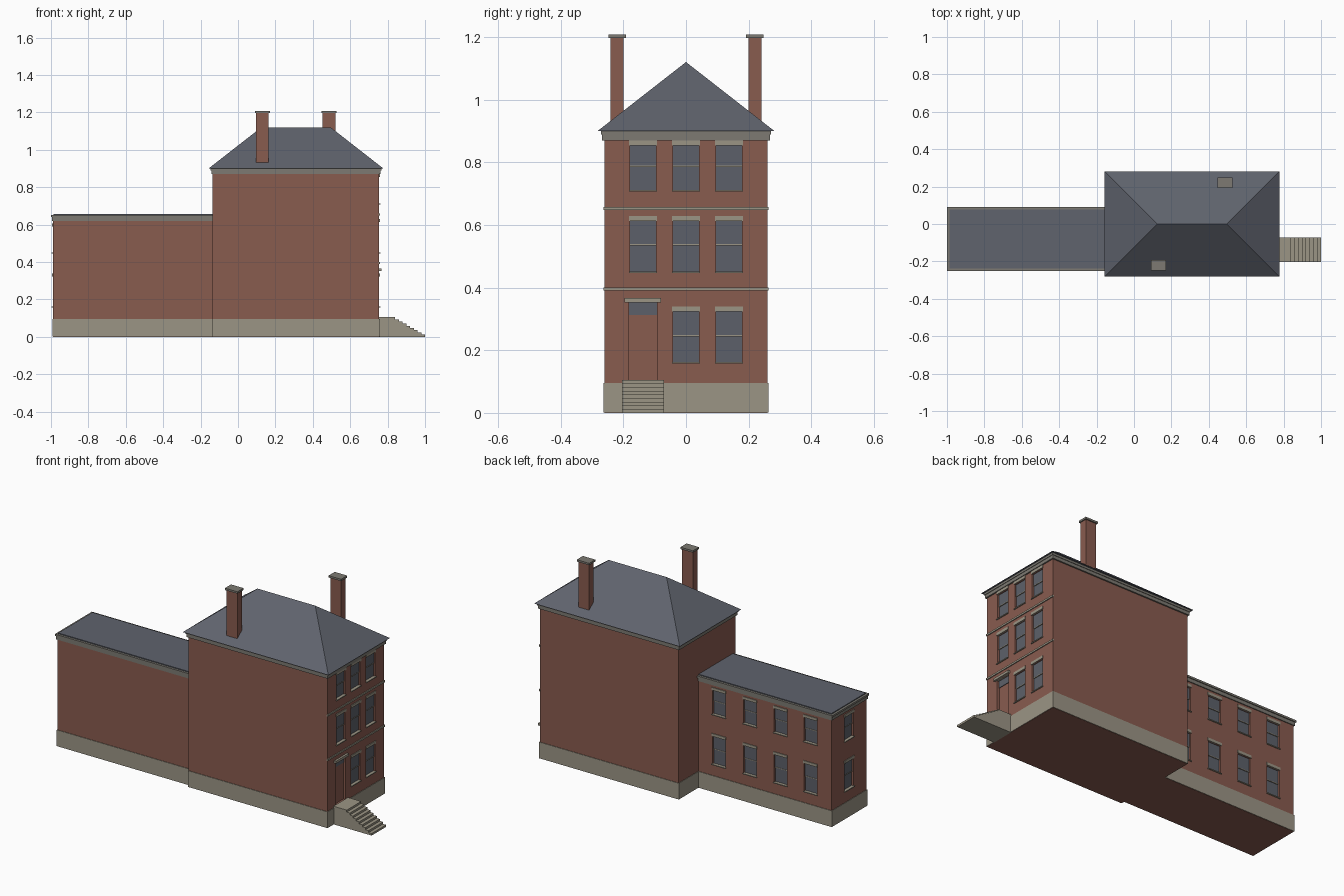
import bpy
import bmesh
from mathutils import Matrix, Vector

cube = bpy.data.objects.get("Cube")
if cube:
    bpy.data.objects.remove(cube, do_unlink=True)


def material(name, color):
    mat = bpy.data.materials.new(name)
    mat.use_nodes = True
    rgba = (*color, 1)
    mat.diffuse_color = rgba
    mat.node_tree.nodes["Principled BSDF"].inputs["Base Color"].default_value = rgba
    return mat


BRICK = material("red brick", (0.25, 0.106, 0.078))
STONE = material("pale stone", (0.33, 0.30, 0.235))
SLATE = material("slate", (0.115, 0.125, 0.153))
GLASS = material("window glass", (0.108, 0.118, 0.143))
TRIM = material("grey trim", (0.205, 0.195, 0.17))


def finish(name, bm, mat):
    bmesh.ops.recalc_face_normals(bm, faces=bm.faces)
    mesh = bpy.data.meshes.new(name)
    bm.to_mesh(mesh)
    bm.free()
    mesh.materials.append(mat)
    obj = bpy.data.objects.new(name, mesh)
    bpy.context.collection.objects.link(obj)
    return obj


def add_box(bm, x, y, z, frame=Matrix()):
    """Box between (low, high) pairs, placed by a frame."""
    lo, hi = Vector((x[0], y[0], z[0])), Vector((x[1], y[1], z[1]))
    place = Matrix.Translation((lo + hi) / 2) @ Matrix.Diagonal((*(hi - lo), 1))
    bmesh.ops.create_cube(bm, size=1, matrix=frame @ place)


def box(name, mat, x, y, z, frame=Matrix()):
    bm = bmesh.new()
    add_box(bm, x, y, z, frame)
    return finish(name, bm, mat)


def grow(pair, d):
    return (pair[0] - d, pair[1] + d)


def wall_frame(along, outward, origin):
    """Local x runs along the wall, y points outward, z is up."""
    m = Matrix((along, outward, (0, 0, 1))).transposed().to_4x4()
    m.translation = origin
    return m


# Footprints
MAIN_X, MAIN_Y, MAIN_TOP = (-0.135, 0.755), (-0.26, 0.26), 0.87
WING_X, WING_Y, WING_TOP = (-0.99, -0.13), (-0.24, 0.08), 0.62
STREET = wall_frame((0, 1, 0), (1, 0, 0), (MAIN_X[1], 0, 0))
YARD = wall_frame((1, 0, 0), (0, 1, 0), (0, WING_Y[1], 0))
END = wall_frame((0, 1, 0), (-1, 0, 0), (WING_X[0], 0, 0))
DEPTH, HALF = 0.015, 0.041


def windows(name, frame, columns, rows, cutter, skip=()):
    """Sash windows with recess, glass, rail, sill and lintel."""
    parts = {"glass": GLASS, "rails": STONE, "sills": STONE, "lintels": STONE}
    meshes = {key: bmesh.new() for key in parts}
    for r, (sill, rail, head) in enumerate(rows):
        for c, u in enumerate(columns):
            if (r, c) in skip:
                continue
            span, wide = (u - HALF, u + HALF), (u - 0.045, u + 0.045)
            add_box(cutter, span, (-DEPTH, 0.02), (sill, head), frame)
            add_box(meshes["glass"], span, (-DEPTH, -0.012), (sill, rail), frame)
            add_box(meshes["glass"], span, (-DEPTH, -0.009), (rail, head), frame)
            add_box(meshes["rails"], span, (-DEPTH, -0.007), (rail - 0.002, rail + 0.002), frame)
            add_box(meshes["sills"], wide, (-DEPTH, 0.006), (sill - 0.003, sill + 0.002), frame)
            add_box(meshes["lintels"], wide, (-0.004, 0.004), (head, head + 0.016), frame)
    for key, bm in meshes.items():
        finish(f"{name}_{key}", bm, parts[key])


def carve(obj, cutter_bm):
    """Cut the openings out of a wall and drop the cutter."""
    cutter = finish("opening_cutter", cutter_bm, BRICK)
    cutter.hide_render = True
    mod = obj.modifiers.new("openings", "BOOLEAN")
    mod.operation, mod.solver, mod.object = "DIFFERENCE", "EXACT", cutter
    graph = bpy.context.evaluated_depsgraph_get()
    mesh = bpy.data.meshes.new_from_object(obj.evaluated_get(graph))
    obj.modifiers.clear()
    obj.data = mesh
    bpy.data.objects.remove(cutter, do_unlink=True)


# Main block walls and street windows
main = box("main_walls", BRICK, MAIN_X, MAIN_Y, (0, MAIN_TOP))
cut = bmesh.new()
floors = [(0.16, 0.246, 0.323), (0.449, 0.537, 0.613), (0.71, 0.787, 0.854)]
windows("street_window", STREET, (-0.137, 0, 0.137), floors, cut, skip={(0, 0)})

# Entrance with transom light and hood
DOOR = (-0.182, -0.092)
add_box(cut, DOOR, (-0.02, 0.02), (0.1, 0.352), STREET)
box("front_door", BRICK, DOOR, (-0.02, -0.015), (0.1, 0.313), STREET)
box("door_transom", GLASS, DOOR, (-0.02, -0.012), (0.313, 0.352), STREET)
box("door_hood", STONE, (-0.197, -0.08), (-0.02, 0.012), (0.352, 0.366), STREET)
carve(main, cut)

# Wing walls with yard and end windows
wing = box("wing_walls", BRICK, WING_X, WING_Y, (0, WING_TOP))
cut = bmesh.new()
floors = [(0.16, 0.246, 0.323), (0.449, 0.525, 0.59)]
windows("yard_window", YARD, (-0.267, -0.466, -0.662, -0.855), floors, cut)
windows("end_window", END, (-0.08,), floors, cut)
carve(wing, cut)

# Stone plinths and string courses
box("main_plinth", STONE, grow(MAIN_X, 0.003), grow(MAIN_Y, 0.003), (0.001, 0.095))
box("wing_plinth", STONE, grow(WING_X, 0.003), grow(WING_Y, 0.003), (0.001, 0.095))
for name, z in (("lower", 0.395), ("upper", 0.653)):
    box(f"{name}_string_course", STONE, grow(MAIN_Y, 0.003), (-0.004, 0.005),
        (z - 0.005, z + 0.005), STREET)

# Main cornice in two steps
box("main_cornice_lower", TRIM, grow(MAIN_X, 0.008), grow(MAIN_Y, 0.008), (MAIN_TOP, 0.888))
box("main_cornice_upper", TRIM, grow(MAIN_X, 0.011), grow(MAIN_Y, 0.011), (0.888, 0.9))

# Hipped roof: a box with its top pinched to a ridge
bm = bmesh.new()
add_box(bm, grow(MAIN_X, 0.022), grow(MAIN_Y, 0.022), (0.9, 1.12))
for v in bm.verts:
    if v.co.z > 1:
        v.co.y = 0
        v.co.x = 0.125 if v.co.x < 0.3 else 0.495
bmesh.ops.remove_doubles(bm, verts=bm.verts, dist=0.001)
finish("hipped_roof", bm, SLATE)

# Chimneys
for name, x, y in (("front", 0.13, -0.22), ("back", 0.487, 0.22)):
    sx, sy = (x - 0.034, x + 0.034), (y - 0.021, y + 0.021)
    box(f"{name}_chimney", BRICK, sx, sy, (0.88, 1.197))
    box(f"{name}_chimney_cap", TRIM, grow(sx, 0.006), grow(sy, 0.007), (1.197, 1.208))

# Wing cornice and flat roof
box("wing_cornice_lower", TRIM, grow(WING_X, 0.005), grow(WING_Y, 0.005), (WING_TOP, 0.64))
box("wing_cornice_upper", TRIM, grow(WING_X, 0.01), grow(WING_Y, 0.01), (0.64, 0.651))
box("wing_flat_roof", SLATE, grow(WING_X, -0.003), grow(WING_Y, -0.003), (0.651, 0.656))

# Entrance steps: a stair profile extruded across
STEPS, LANDING, FOOT, HEIGHT = 9, 0.84, 1.0, 0.105
rise, tread = HEIGHT / STEPS, (FOOT - LANDING) / (STEPS - 1)
profile = [(MAIN_X[1], 0), (MAIN_X[1], HEIGHT)]
for i in range(STEPS):
    edge = LANDING + i * tread
    profile += [(edge, HEIGHT - i * rise), (edge, HEIGHT - (i + 1) * rise)]
bm = bmesh.new()
side = bm.faces.new([bm.verts.new((x, -0.204, z)) for x, z in profile])
out = bmesh.ops.extrude_face_region(bm, geom=[side])
bmesh.ops.translate(bm, vec=(0, 0.133, 0),
                    verts=[g for g in out["geom"] if isinstance(g, bmesh.types.BMVert)])
finish("entrance_steps", bm, STONE)
